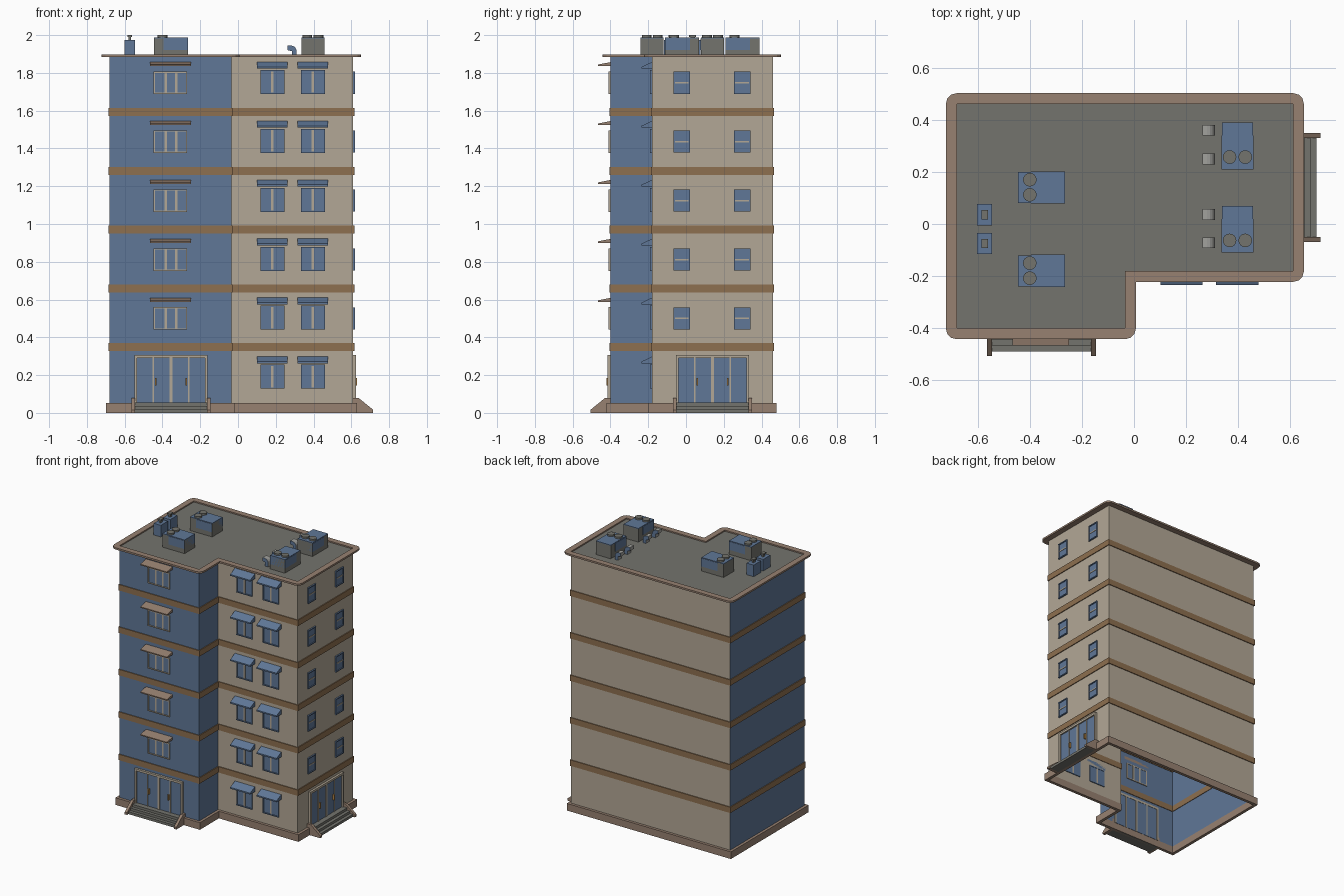
import bpy, bmesh, math
from mathutils import Matrix, Vector

if "Cube" in bpy.data.objects:
    bpy.data.objects.remove(bpy.data.objects["Cube"])


def material(name, r, g, b):
    m = bpy.data.materials.new(name)
    m.diffuse_color = (r, g, b, 1)
    m.use_nodes = True
    m.node_tree.nodes["Principled BSDF"].inputs["Base Color"].default_value = m.diffuse_color
    return m


BLUE = material("slate_blue", 0.115, 0.185, 0.31)
BEIGE = material("beige", 0.45, 0.39, 0.305)
BROWN = material("band_brown", 0.27, 0.16, 0.08)
TRIM = material("trim_tan", 0.31, 0.22, 0.165)
GREY = material("roof_grey", 0.175, 0.175, 0.155)
LIGHT = material("light_grey", 0.36, 0.36, 0.34)
ORANGE = material("handle_orange", 0.45, 0.23, 0.06)

parts = {}


def part(name, *mats):
    """One growing mesh per named part."""
    if name not in parts:
        parts[name] = (bmesh.new(), mats)
    return parts[name][0]


# A wall is an axis and a position: u runs along it, d points outward
LEFT_FRONT, RIGHT_FRONT, RIGHT = ("y", -0.40), ("y", -0.18), ("x", 0.61)


def prism(bm, wall, u0, u1, profile):
    """Extrude a (d, z) profile along a wall from u0 to u1."""
    axis, w = wall
    loops = []
    for u in (u0, u1):
        loops.append([bm.verts.new((u, w - d, z) if axis == "y" else (w + d, u, z))
                      for d, z in profile])
    faces = [bm.faces.new(loops[0]), bm.faces.new(loops[1][::-1])]
    n = len(profile)
    for i in range(n):
        j = (i + 1) % n
        faces.append(bm.faces.new((loops[0][i], loops[1][i], loops[1][j], loops[0][j])))
    bmesh.ops.recalc_face_normals(bm, faces=faces)
    return faces


def plate(bm, wall, u0, u1, z0, z1, d0, d1):
    prism(bm, wall, u0, u1, [(d0, z0), (d1, z0), (d1, z1), (d0, z1)])


def box(bm, x0, x1, y0, y1, z0, z1):
    plate(bm, ("y", 0), x0, x1, z0, z1, -y1, -y0)


def outline(d):
    """L-shaped plan pushed outward by d."""
    return [(-0.68 - d, -0.40 - d), (-0.035 + d, -0.40 - d), (-0.035 + d, -0.18 - d),
            (0.61 + d, -0.18 - d), (0.61 + d, 0.46 + d), (-0.68 - d, 0.46 + d)]


def ring(bm, d0, d1, z0, z1, round_r=0):
    """Closed L-shaped frame between two offsets."""
    rows = [[bm.verts.new((x, y, z)) for x, y in outline(d)]
            for d, z in ((d0, z0), (d1, z0), (d1, z1), (d0, z1))]
    for k in range(4):
        a, b = rows[k], rows[(k + 1) % 4]
        for i in range(6):
            j = (i + 1) % 6
            bm.faces.new((a[i], a[j], b[j], b[i]))
    if round_r:
        edges = [bm.edges.get((rows[1][i], rows[2][i])) for i in range(6) if i != 2]
        bmesh.ops.bevel(bm, geom=edges, offset=round_r, segments=3, profile=0.5, affect="EDGES")
    bmesh.ops.recalc_face_normals(bm, faces=bm.faces)


# Wall shell, open below; left block is blue
bm = part("walls", BLUE, BEIGE)
pts = outline(0)
for i in range(6):
    (xa, ya), (xb, yb) = pts[i], pts[(i + 1) % 6]
    f = bm.faces.new([bm.verts.new(p) for p in
                      ((xa, ya, 0.03), (xb, yb, 0.03), (xb, yb, 1.888), (xa, ya, 1.888))])
    f.material_index = 0 if i in (0, 1, 5) else 1

# Plinth, floor bands, roof and roof trim
ring(part("plinth", TRIM), -0.002, 0.02, 0, 0.052)
for k in range(5):
    ring(part("floor_bands", BROWN), -0.004, 0.006, 0.327 + 0.311 * k, 0.37 + 0.311 * k)
ring(part("roof_trim", TRIM), 0, 0.042, 1.884, 1.897, 0.04)
bm = part("roof", GREY)
bm.faces.new([bm.verts.new((x, y, 1.888)) for x, y in outline(0)])


def window(wall, u0, u1, z0, z1, uprights=(), rails=(), fw=0.007, frame=BEIGE):
    """Glass plate with a raised border, uprights and rails."""
    plate(part("window_glass", BLUE), wall, u0, u1, z0, z1, -0.004, 0.004)
    bm = part("window_frames_" + ("beige" if frame == BEIGE else "blue"), frame)
    for u in (u0, u1):
        plate(bm, wall, u - fw / 2, u + fw / 2, z0, z1, -0.006, 0.009)
    for z in (z0, z1):
        plate(bm, wall, u0 - fw / 2, u1 + fw / 2, z - fw / 2, z + fw / 2, -0.006, 0.01)
    bars = part("window_bars", BEIGE)
    for u in uprights:
        plate(bars, wall, u - 0.006, u + 0.006, z0, z1, -0.006, 0.007)
    for z in rails:
        plate(bars, wall, u0, u1, z - 0.004, z + 0.004, -0.006, 0.007)


for k in range(6):
    h = 0.312 * k
    # Paired windows with blue awnings
    for u in (0.182, 0.396):
        window(RIGHT_FRONT, u - 0.06, u + 0.06, 0.132 + h, 0.252 + h, [u], frame=BLUE)
        prism(part("blue_awnings", BLUE), RIGHT_FRONT, u - 0.081, u + 0.081,
              [(0, 0.298 + h), (0.055, 0.272 + h), (0.055, 0.262 + h), (0, 0.262 + h)])
    if k:
        # Three-light window with flat canopy on the blue block
        window(LEFT_FRONT, -0.443, -0.273, 0.132 + h, 0.244 + h, [-0.383, -0.327])
        prism(part("tan_canopies", TRIM), LEFT_FRONT, -0.466, -0.25,
              [(0, 0.297 + h), (0.066, 0.284 + h), (0.066, 0.276 + h), (0, 0.276 + h)])
        # Sash windows on the right side
        for u in (-0.023, 0.297):
            window(RIGHT, u - 0.04, u + 0.04, 0.133 + h, 0.243 + h, rails=[0.188 + h], frame=BLUE)


def entrance(wall, c):
    """Glazed four-panel door with stairs between sloped cheeks."""
    u0, u1 = c - 0.187, c + 0.187
    plate(part("door_glass", BLUE), wall, u0, u1, 0.05, 0.3, -0.004, 0.006)
    fr = part("door_frames", BEIGE)
    for u in (u0, u1):
        plate(fr, wall, u - 0.007, u + 0.007, 0.05, 0.306, -0.006, 0.016)
    plate(fr, wall, u0, u1, 0.29, 0.306, -0.006, 0.016)
    for off, w in ((-0.093, 0.004), (0, 0.008), (0.093, 0.004)):
        plate(fr, wall, c + off - w, c + off + w, 0.05, 0.29, -0.006, 0.011)
    for off in (-0.08, 0.08):
        plate(part("door_handles", ORANGE), wall, c + off - 0.004, c + off + 0.004,
              0.145, 0.185, 0.004, 0.02)
    prism(part("stairs", GREY), wall, c - 0.195, c + 0.195,
          [(0, 0), (0.09, 0), (0.09, 0.018), (0.067, 0.018), (0.067, 0.036),
           (0.044, 0.036), (0.044, 0.054), (0, 0.054)])
    for s in (-1, 1):
        a, b = sorted((c + s * 0.19, c + s * 0.21))
        prism(part("stair_cheeks", TRIM), wall, a, b,
              [(0, 0), (0.106, 0), (0.106, 0.016), (0.03, 0.078), (0, 0.078)])


entrance(LEFT_FRONT, -0.355)
entrance(RIGHT, 0.14)


def cooler(x0, y0, along_x):
    """Roof cooling unit: grey case, blue lid and side panels, two fans."""
    lx, ly = (0.18, 0.12) if along_x else (0.12, 0.18)
    x1, y1 = x0 + lx, y0 + ly
    box(part("cooler_cases", GREY), x0, x1, y0, y1, 1.888, 1.983)
    bm = part("cooler_panels", BLUE)
    box(bm, x0, x1, y0, y1, 1.983, 1.988)
    if along_x:
        box(bm, x0 + 0.05, x1, y0 - 0.002, y1 + 0.002, 1.922, 1.983)
        fans = [(x0 + 0.045, y0 + 0.032), (x0 + 0.045, y0 + 0.09)]
    else:
        box(bm, x0 - 0.002, x1 + 0.002, y0, y1 - 0.05, 1.922, 1.983)
        fans = [(x0 + 0.03, y0 + 0.047), (x0 + 0.09, y0 + 0.047)]
    for fx, fy in fans:
        bmesh.ops.create_cone(part("cooler_fans", GREY), cap_ends=True, segments=16,
                              radius1=0.026, radius2=0.026, depth=0.014,
                              matrix=Matrix.Translation((fx, fy, 1.993)))


for y in (-0.24, 0.08):
    cooler(-0.445, y, True)
for y in (-0.11, 0.21):
    cooler(0.337, y, False)

# Curved roof vents: grey skin, blue cheeks
bm = part("roof_vents", LIGHT, BLUE)
arc = [(0.28 + 0.03 * math.cos(a), 1.915 + 0.03 * math.sin(a))
       for a in (math.radians(22.5 * i) for i in range(5))]
profile = [(0.31, 1.888)] + arc + [(0.263, 1.945), (0.263, 1.92), (0.285, 1.915), (0.285, 1.888)]
for y in (0.36, 0.25, 0.037, -0.072):
    faces = prism(bm, ("x", 0), y - 0.021, y + 0.021, profile)
    for f in faces[:2]:
        f.material_index = 1

# Small flue boxes with capped chimneys
for y in (-0.075, 0.035):
    box(part("flue_boxes", BLUE), -0.602, -0.545, y - 0.041, y + 0.041, 1.888, 1.973)
    box(part("flue_necks", GREY), -0.58, -0.567, y - 0.012, y + 0.012, 1.973, 1.99)
    box(part("flue_caps", GREY), -0.586, -0.561, y - 0.018, y + 0.018, 1.99, 2.0)

# Turn every part into an object
for name, (bm, mats) in parts.items():
    me = bpy.data.meshes.new(name)
    bm.to_mesh(me)
    bm.free()
    for m in mats:
        me.materials.append(m)
    bpy.context.collection.objects.link(bpy.data.objects.new(name, me))
